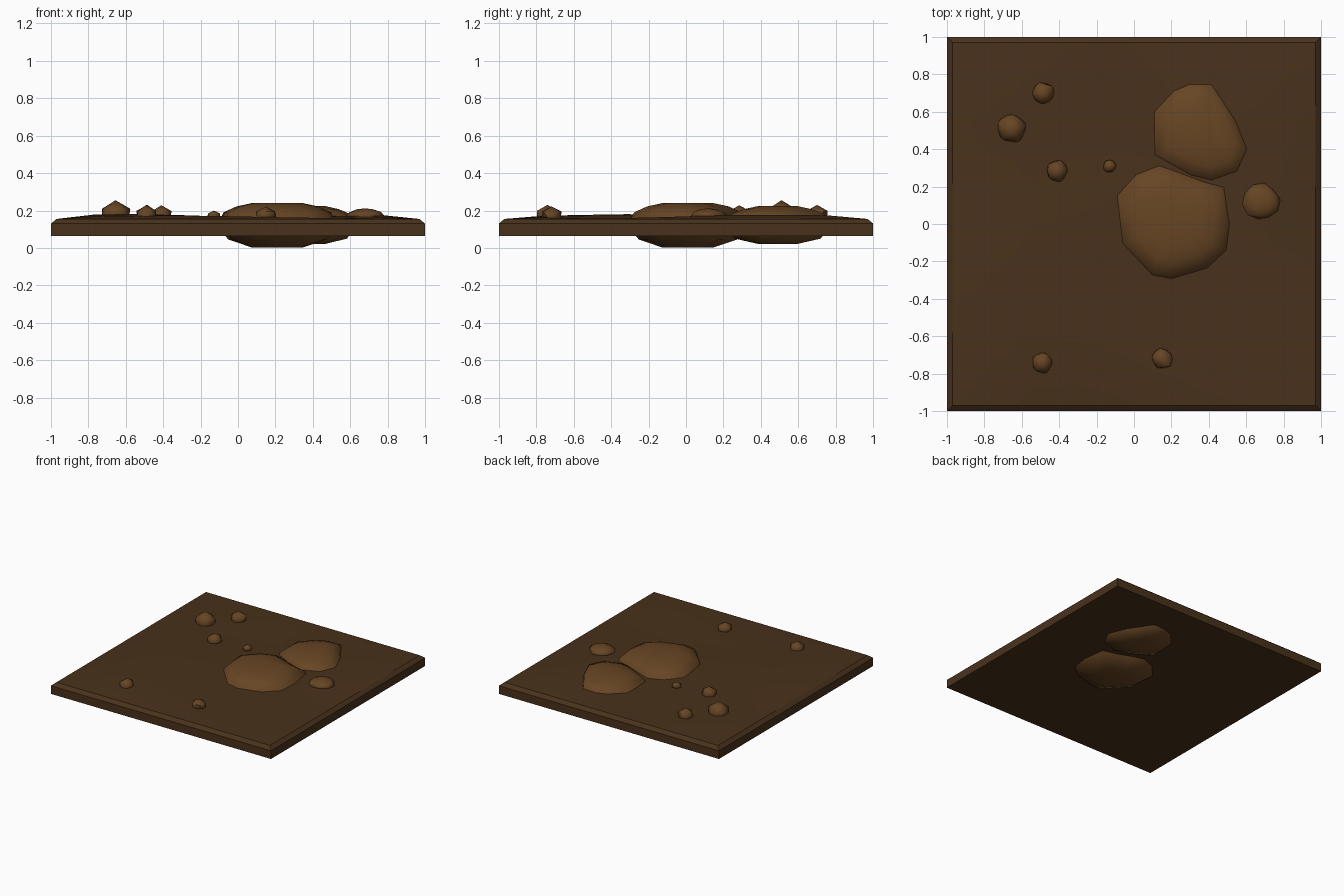
import bpy, bmesh, math, random
from mathutils import Vector

if "Cube" in bpy.data.objects:
    bpy.data.objects.remove(bpy.data.objects["Cube"])

random.seed(4)


def material(name, color):
    m = bpy.data.materials.new(name)
    m.diffuse_color = (*color, 1)
    m.use_nodes = True
    m.node_tree.nodes["Principled BSDF"].inputs["Base Color"].default_value = m.diffuse_color
    return m


soil = material("soil", (0.066, 0.031, 0.011))
stone = material("stone", (0.135, 0.06, 0.017))


def finish(bm, name, mat, angle):
    bmesh.ops.recalc_face_normals(bm, faces=bm.faces)
    me = bpy.data.meshes.new(name)
    bm.to_mesh(me)
    bm.free()
    ob = bpy.data.objects.new(name, me)
    bpy.context.collection.objects.link(ob)
    me.materials.append(mat)
    bpy.ops.object.select_all(action='DESELECT')
    ob.select_set(True)
    bpy.context.view_layer.objects.active = ob
    bpy.ops.object.shade_smooth_by_angle(angle=math.radians(angle))
    return ob


# ground slab: gently uneven top, chamfered rim, straight walls, flat base
bm = bmesh.new()
bmesh.ops.create_grid(bm, x_segments=9, y_segments=9, size=0.97)
for v in bm.verts:
    x, y = v.co.x, v.co.y
    if v.is_boundary:
        v.co.z = 0.155
    else:
        v.co.z = 0.168 + 0.009 * math.sin(3.1 * x + 1.7 * y + 4) + 0.004 * math.cos(5 * y - 2 * x)
edges = [e for e in bm.edges if e.is_boundary]
for half, z in ((1.0, 0.13), (1.0, 0.063)):
    new = bmesh.ops.extrude_edge_only(bm, edges=edges)['geom']
    for v in (g for g in new if isinstance(g, bmesh.types.BMVert)):
        m = max(abs(v.co.x), abs(v.co.y))
        v.co = (v.co.x * half / m, v.co.y * half / m, z)
    edges = [g for g in new if isinstance(g, bmesh.types.BMEdge)]
bmesh.ops.contextual_create(bm, geom=edges)
finish(bm, "ground_slab", soil, 15)


# large half-buried boulders: irregular outline lofted through stacked rings
def boulder(name, outline, core, levels):
    bm = bmesh.new()
    core = Vector(core)
    rings = []
    for scale, z in levels:
        pts = [core + (Vector(p) - core) * scale for p in outline]
        rings.append([bm.verts.new((p.x, p.y, z)) for p in pts])
    n = len(outline)
    for a, b in zip(rings, rings[1:]):
        for i in range(n):
            j = (i + 1) % n
            bm.faces.new((a[i], a[j], b[j], b[i]))
    bm.faces.new(rings[0])
    bm.faces.new(rings[-1])
    finish(bm, name, stone, 50)


boulder("boulder_large",
        [(-.11, .16), (0, .28), (.13, .33), (.25, .29), (.38, .24), (.50, .21),
         (.53, 0), (.51, -.15), (.40, -.25), (.2, -.31), (.09, -.29), (-.08, -.11)],
        (0.21, 0.01),
        [(.42, 0.002), (.82, .045), (1, .12), (.9, .19), (.68, .222), (.42, .24)])
boulder("boulder_medium",
        [(.09, .61), (.2, .73), (.29, .77), (.42, .77), (.56, .56),
         (.63, .39), (.57, .26), (.42, .21), (.3, .24), (.09, .36)],
        (0.37, 0.49),
        [(.35, .02), (.82, .05), (1, .12), (.88, .182), (.65, .207), (.35, .225)])

# small scattered stones: x, y, radius, top height, subdivision
stones = [(-.655, .51, .085, .255, 1), (-.485, .70, .062, .23, 1),
          (-.41, .285, .062, .228, 1), (-.13, .31, .038, .2, 1),
          (.68, .12, .094, .212, 2), (-.49, -.74, .062, .23, 1),
          (.15, -.72, .06, .222, 1)]
for k, (x, y, r, top, sub) in enumerate(stones):
    bm = bmesh.new()
    bmesh.ops.create_icosphere(bm, subdivisions=sub, radius=1)
    turn = random.uniform(0, 6.28)
    c, s = math.cos(turn), math.sin(turn)
    for v in bm.verts:
        p = v.co.copy()
        f = random.uniform(0.95, 1.1) * r
        v.co = (x + f * (p.x * c - p.y * s), y + f * (p.x * s + p.y * c),
                0.172 + p.z * (top - 0.172))
    finish(bm, f"small_stone_{k + 1}", stone, 50)
